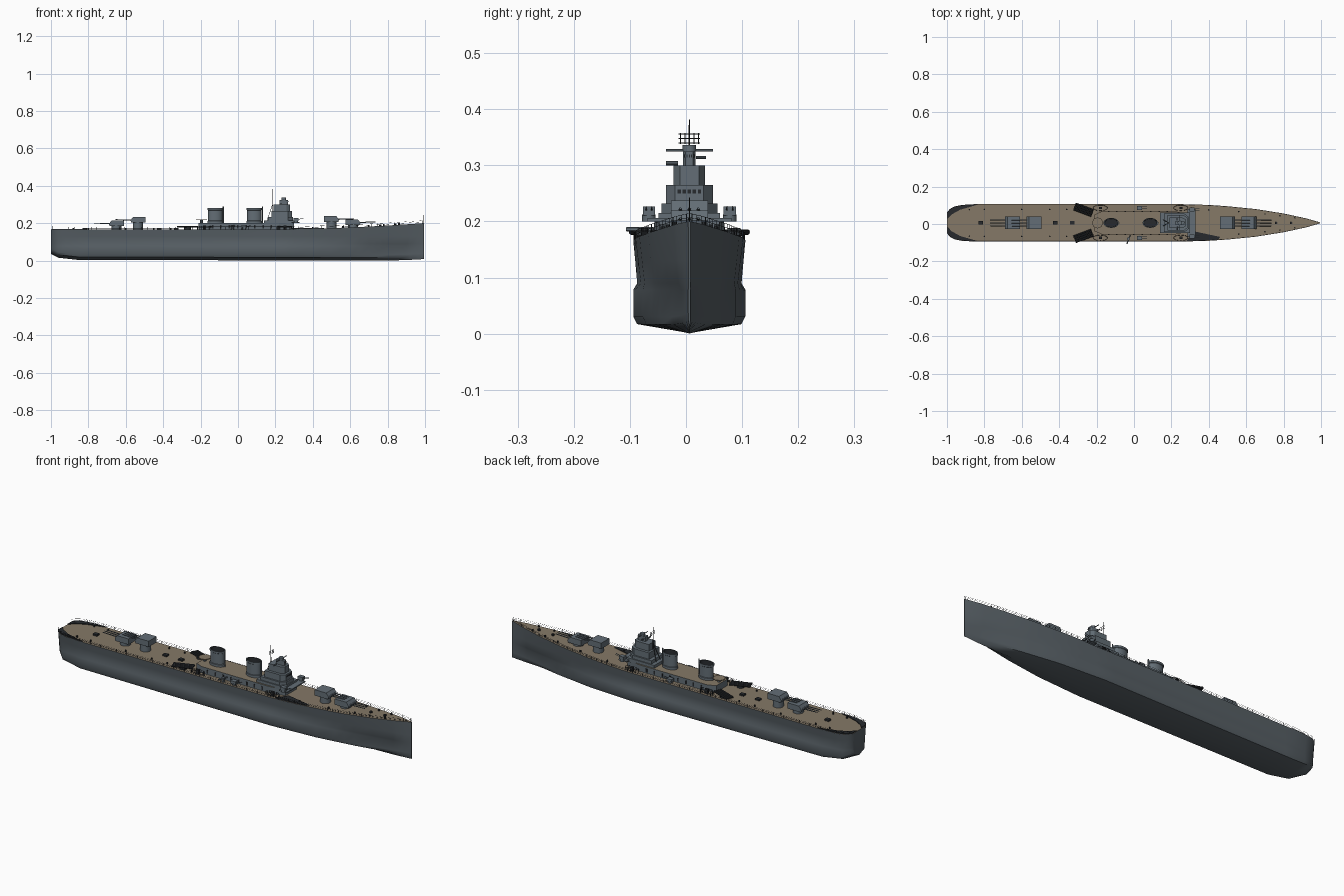
import bpy, bmesh, math
from mathutils import Vector, Matrix

cube = bpy.data.objects.get("Cube")
if cube:
    bpy.data.objects.remove(cube, do_unlink=True)

MID = 0.006  # hull centre line


def material(name, colour):
    mat = bpy.data.materials.new(name)
    mat.use_nodes = True
    mat.diffuse_color = (*colour, 1)
    mat.node_tree.nodes["Principled BSDF"].inputs["Base Color"].default_value = (*colour, 1)
    return mat


HULL = material("hull grey", (0.095, 0.115, 0.13))
GREY = material("upper works grey", (0.125, 0.155, 0.18))
DECK = material("deck planking", (0.235, 0.19, 0.135))
DARK = material("dark fittings", (0.02, 0.023, 0.027))


def finish(name, bm, mats, smooth=None):
    bmesh.ops.recalc_face_normals(bm, faces=bm.faces)
    mesh = bpy.data.meshes.new(name)
    bm.to_mesh(mesh)
    bm.free()
    obj = bpy.data.objects.new(name, mesh)
    obj.location.y = MID
    bpy.context.collection.objects.link(obj)
    for mat in mats:
        mesh.materials.append(mat)
    if smooth:
        bpy.ops.object.select_all(action="DESELECT")
        obj.select_set(True)
        bpy.context.view_layer.objects.active = obj
        bpy.ops.object.shade_smooth_by_angle(angle=math.radians(smooth))
    return obj


def box(bm, x, y, z, turn=0):
    """Box from (low, high) pairs, optionally turned about its own upright axis."""
    size = [b - a for a, b in (x, y, z)]
    centre = [(a + b) / 2 for a, b in (x, y, z)]
    m = Matrix.Translation(centre) @ Matrix.Rotation(turn, 4, "Z") @ Matrix.Diagonal((*size, 1))
    bmesh.ops.create_cube(bm, size=1, matrix=m)


def rod(bm, a, b, r, sides=4, r2=None):
    a, b = Vector(a), Vector(b)
    m = Matrix.Translation((a + b) / 2) @ (b - a).to_track_quat("Z", "Y").to_matrix().to_4x4()
    bmesh.ops.create_cone(bm, cap_ends=True, segments=sides, radius1=r,
                          radius2=r if r2 is None else r2, depth=(b - a).length, matrix=m)


def prism(bm, outline, z0, z1):
    """Upright prism; top faces get the second material."""
    low, high = ([bm.verts.new((x, y, z)) for x, y in outline] for z in (z0, z1))
    bm.faces.new(low)
    bm.faces.new(high).material_index = 1
    for i in range(len(low)):
        j = (i + 1) % len(low)
        bm.faces.new((low[i], low[j], high[j], high[i]))


def lookup(table, x):
    for (xa, a), (xb, b) in zip(table, table[1:]):
        if x <= xb:
            return a + (b - a) * (x - xa) / (xb - xa)
    return table[-1][1]


# Hull lines: half widths at deck and bilge, and sheer of the deck
BEAM = [(-1, .055), (-.985, .074), (-.96, .088), (-.92, .096), (-.85, .1), (.25, .1), (.4, .096),
        (.5, .089), (.65, .074), (.8, .05), (.92, .024), (.995, .002)]
BILGE = [(-1, .045), (-.96, .08), (-.85, .095), (.25, .1), (.5, .083), (.7, .052), (.85, .02), (.995, .002)]
KEEL = [(-1, .035), (-.96, .015), (-.85, .003), (.85, .0), (.995, .008)]
SHEER = [(-1, .165), (.3, .167), (.6, .177), (.8, .187), (.995, .2)]
STATIONS = sorted({x for x, _ in BEAM} | {.1 * i for i in range(-8, 10)} | {.96})


def sheer(x):
    return lookup(SHEER, x)


def section(x):
    w, b, k, d = (lookup(t, x) for t in (BEAM, BILGE, KEEL, SHEER))
    waist = .93 * (w + b) / 2
    return [(w, d), ((w + waist) / 2, .13), (waist, .09), (b, .078), (b, k + .03), (.93 * b, k + .016), (0, k)]


bm = bmesh.new()
rings = []
for x in STATIONS:
    half = section(x)
    loop = half + [(-y, z) for y, z in reversed(half[:-1])]
    rings.append([bm.verts.new((x, y, z)) for y, z in loop])
for a, b in zip(rings, rings[1:]):
    for i in range(len(a) - 1):
        bm.faces.new((a[i], a[i + 1], b[i + 1], b[i]))
    bm.faces.new((a[0], b[0], b[-1], a[-1])).material_index = 1
bm.faces.new(rings[0])
bm.faces.new(rings[-1])
finish("hull", bm, [HULL, DECK], 50)

# Bare dark deck corners
bm = bmesh.new()
for side in (1, -1):
    corner = [(-.83, .099), (-.9, .097), (-.96, .087), (-.985, .073), (-.998, .055), (-.998, .02),
              (-.975, .045), (-.93, .07)]
    prism(bm, [(x, y * side) for x, y in corner], .163, .169)
prism(bm, [(.32, -.045), (.46, -.075), (.45, -.09), (.28, -.098)], .166, .174)
finish("dark_deck_corners", bm, [DARK, DARK])

# Deck edge railings
bm = bmesh.new()
for side in (1, -1):
    def edge(x, up):
        return (x, side * lookup(BEAM, x) * .985, sheer(x) + up)
    for a, b in zip(STATIONS, STATIONS[1:]):
        for up in (.007, .014):
            rod(bm, edge(a, up), edge(b, up), .0005, 3)
    for i in range(67):
        x = -.995 + i * .03
        rod(bm, edge(x, 0), edge(x, .014), .0007, 3)
rod(bm, (.99, 0, .195), (.99, 0, .243), .001)
rod(bm, (-.99, 0, .16), (-.99, 0, .185), .001)
finish("railings", bm, [DARK])

# Long deckhouse with planked roof
bm = bmesh.new()
house = [(-.21, .045), (-.17, .062), (.22, .062), (.3, .045)]
prism(bm, house + [(x, -y) for x, y in reversed(house)], .16, .2)
finish("deckhouse", bm, [GREY, DECK])

# Bridge tower in stepped tiers
bm = bmesh.new()
box(bm, (.14, .3), (-.055, .055), (.195, .215))
for x0, x1, w, z0, z1 in ((.16, .295, .05, .21, .232), (.178, .288, .042, .23, .265),
                          (.19, .277, .028, .26, .3), (.222, .268, .011, .3, .325)):
    nose = (x1 - x0) * .2
    prism(bm, [(x0, w), (x1 - nose, w), (x1, w * .6), (x1, -w * .6), (x1 - nose, -w), (x0, -w)], z0, z1)
box(bm, (.285, .33), (-.075, .075), (.2, .206))
finish("bridge_tower", bm, [GREY, GREY])

# Bridge windows and doors as thin plates
bm = bmesh.new()
for i in range(-2, 3):
    box(bm, (.2875, .2895), (i * .009 - .003, i * .009 + .003), (.25, .257))
    box(bm, (.267, .269), (i * .004 - .001, i * .004 + .001), (.314, .319))
for side in (1, -1):
    for i in range(8):
        x = -.14 + i * .045
        box(bm, (x, x + .008), (side * .0625 - .001, side * .0625 + .001), (.172, .19))
finish("windows_and_doors", bm, [DARK])

# Director, range finders, mast and radar lattice
bm = bmesh.new()
rod(bm, (.245, 0, .325), (.245, 0, .336), .012, 12)
rod(bm, (.245, -.042, .327), (.245, .042, .327), .002, 6)
rod(bm, (.23, -.042, .304), (.23, -.02, .304), .004, 8)
rod(bm, (.23, .012, .314), (.23, .03, .314), .003, 8)
finish("gun_director", bm, [GREY], 40)
bm = bmesh.new()
rod(bm, (.185, 0, .2), (.185, 0, .382), .0028, 6, .001)
for side in (1, -1):
    rod(bm, (.15, side * .02, .2), (.185, 0, .3), .0014)
for z in (.34, .348, .356):
    rod(bm, (.19, -.019, z), (.19, .019, z), .0009)
for y in (-.016, -.008, .008, .016):
    rod(bm, (.19, y, .338), (.19, y, .358), .0008)
finish("mast", bm, [DARK])

# Two oval funnels with hollow tops
for name, x in (("aft_funnel", -.122), ("fore_funnel", .087)):
    bm = bmesh.new()
    rings = []
    for r, z in ((.041, .165), (.041, .212), (.038, .214), (.038, .268), (.041, .27), (.041, .28),
                 (.035, .28), (.034, .25)):
        ring = [2 * math.pi * i / 24 for i in range(24)]
        rings.append([bm.verts.new((x + r * math.cos(t), r * .65 * math.sin(t), z)) for t in ring])
    for level, (a, b) in enumerate(zip(rings, rings[1:])):
        for i in range(24):
            j = (i + 1) % 24
            bm.faces.new((a[i], a[j], b[j], b[i])).material_index = int(level == 6)
    bm.faces.new(rings[-1]).material_index = 1
    rod(bm, (x + .043, 0, .2), (x + .043, 0, .288), .003, 8)
    finish(name, bm, [GREY, DARK], 40)

# Main turrets: barbette, sloped gun house, three barrels
for name, x, aim, base in (("fore_low_turret", .615, 1, .19), ("fore_high_turret", .5, 1, .207),
                           ("aft_low_turret", -.65, -1, .184), ("aft_high_turret", -.535, -1, .203)):
    bm = bmesh.new()
    rod(bm, (x, 0, .16), (x, 0, base), .026, 20)
    profile = [(-.04, 0), (.036, 0), (.04, .012), (.026, .03), (-.04, .03)]
    sides = [[bm.verts.new((x + aim * px, y, base + pz)) for px, pz in profile] for y in (-.033, .033)]
    for s in sides:
        bm.faces.new(s)
    for i in range(5):
        j = (i + 1) % 5
        bm.faces.new((sides[0][i], sides[0][j], sides[1][j], sides[1][i]))
    for y in (-.016, 0, .016):
        rod(bm, (x + aim * .03, y, base + .014), (x + aim * .12, y, base + .016), .0032, 8, .002)
    finish(name, bm, [GREY], 30)

# Torpedo mounts, side gun mounts and ringed gun tubs
tubes, guns, tubs = bmesh.new(), bmesh.new(), bmesh.new()
for side in (1, -1):
    rod(tubes, (-.27, side * .07, .165), (-.27, side * .07, .176), .018, 12)
    along = Vector((.048, -side * .018, 0))
    across = Vector((.35, side * .93, 0))
    for i in (-1.5, -.5, .5, 1.5):
        c = Vector((-.27, side * .07, .181)) + across * i * .011
        rod(tubes, c - along, c + along, .005, 8)
    for x, y, z in ((.31, .072, .206), (.03, .08, .167)):
        rod(guns, (x, side * y, z - .006), (x, side * y, z + .006), .012, 10)
        box(guns, (x - .014, x + .014), (side * y - .011, side * y + .011), (z + .005, z + .021))
        for dy in (-.005, .005):
            rod(guns, (x + .01, side * y + dy, z + .014), (x + .04, side * y + dy, z + .02), .0015, 6)
    for x in (-.18, .25):
        ring = [(x + .038 * math.cos(i * math.pi / 8), side * .08 + .015 * math.sin(i * math.pi / 8))
                for i in range(16)]
        for i, (px, py) in enumerate(ring):
            nx, ny = ring[(i + 1) % 16]
            for z in (.175, .183):
                rod(tubs, (px, py, z), (nx, ny, z), .0009, 3)
            rod(tubs, (px, py, .165), (px, py, .183), .0009, 3)
        box(tubs, (x - .008, x + .008), (side * .08 - .006, side * .08 + .006), (.165, .188))
rod(guns, (-.03, -.085, .165), (-.03, -.085, .19), .008, 8)
rod(guns, (-.02, -.065, .186), (-.038, -.112, .186), .004, 6)
finish("torpedo_tubes", tubes, [DARK], 40)
finish("side_guns", guns, [GREY], 40)
finish("gun_tubs", tubs, [DARK])

# Raised lookout platform behind the aft funnel
bm = bmesh.new()
rod(bm, (-.195, 0, .19), (-.195, 0, .216), .008, 8)
finish("lookout_post", bm, [GREY])
bm = bmesh.new()
rod(bm, (-.195, 0, .216), (-.195, 0, .22), .03, 8)
finish("lookout_platform", bm, [DECK])

# Bollards, hatches and breakwater on the open deck
bm = bmesh.new()
for x in (-.88, -.8, -.6, -.45, -.36, .4, .56, .7, .78, .86):
    for side in (1, -1):
        y = side * lookup(BEAM, x) * .72
        rod(bm, (x, y, sheer(x) - .003), (x, y, sheer(x) + .009), .004, 8)
for x in (.76, .84):
    rod(bm, (x, 0, sheer(x) - .003), (x, 0, sheer(x) + .008), .007, 10)
for x in (-.42, -.33, -.82):
    box(bm, (x - .012, x + .012), (-.01, .01), (.163, .174))
finish("deck_fittings", bm, [DARK])
